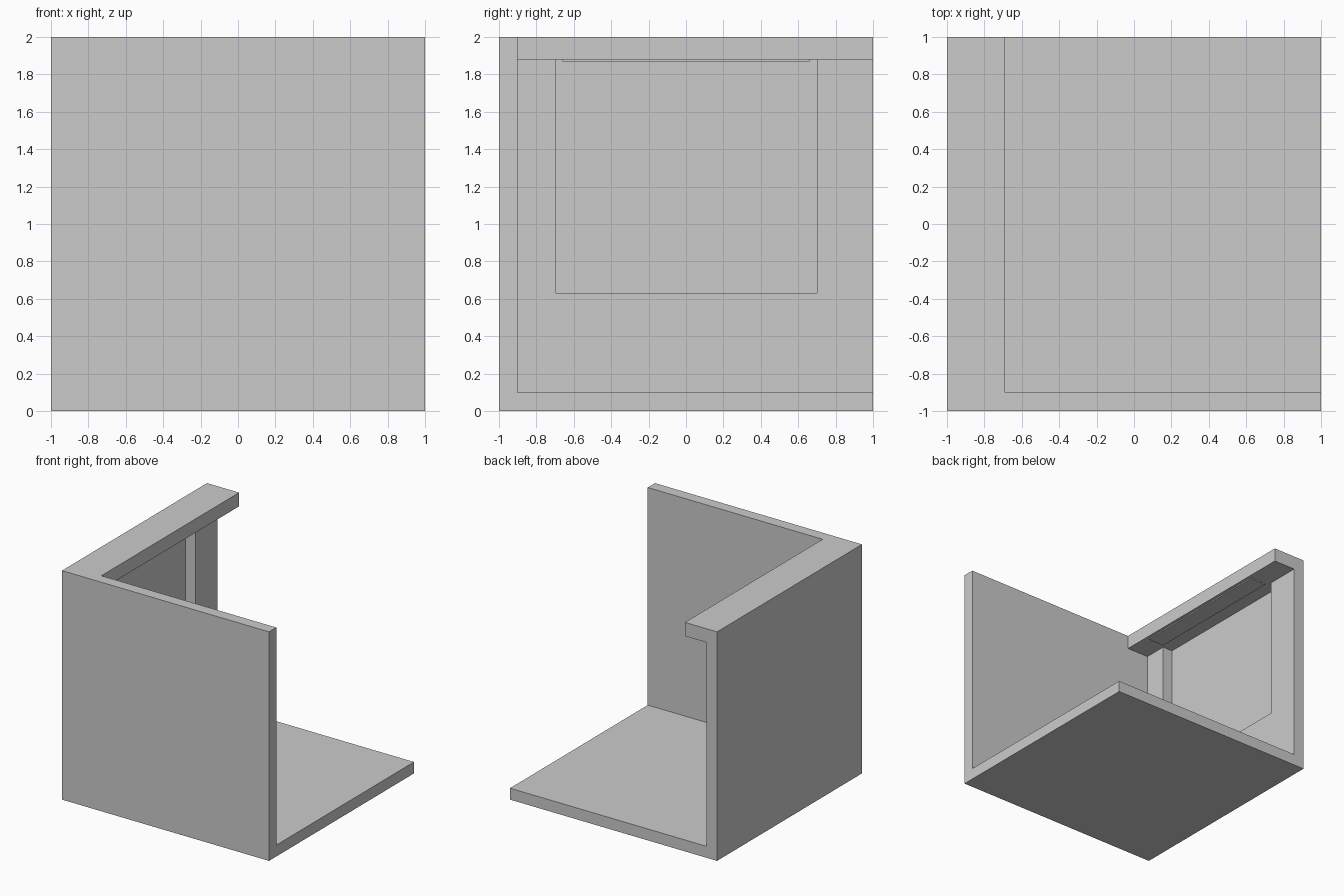
import bpy

if "Cube" in bpy.data.objects:
    bpy.data.objects.remove(bpy.data.objects["Cube"])


def box(name, lo, hi):
    """Axis-aligned box between two corners."""
    centre = [(a + b) / 2 for a, b in zip(lo, hi)]
    bpy.ops.mesh.primitive_cube_add(size=1, location=centre)
    ob = bpy.context.object
    ob.name = name
    ob.scale = [b - a for a, b in zip(lo, hi)]
    bpy.ops.object.transform_apply(location=True, rotation=False, scale=True)
    return ob


def carve(target, name, lo, hi):
    """Cut a box out of the target and discard the cutter."""
    cutter = box(name, lo, hi)
    cutter.hide_render = True
    mod = target.modifiers.new(name, 'BOOLEAN')
    mod.operation = 'DIFFERENCE'
    mod.solver = 'EXACT'
    mod.object = cutter
    bpy.context.view_layer.objects.active = target
    bpy.ops.object.modifier_apply(modifier=mod.name)
    bpy.data.objects.remove(cutter, do_unlink=True)


# Room shell: floor, front wall, left wall and overhanging ledge in one solid
shell = box("room_shell", (-1, -1, 0), (1, 1, 2))

# Open the room above the floor and beside the ledge
carve(shell, "open_room_cut", (-0.69, -0.9, 0.1), (1.2, 1.2, 2.2))

# Hollow below the ledge, back to the left wall
carve(shell, "under_ledge_cut", (-0.9, -0.9, 0.1), (1.2, 1.2, 1.88))

# Window recess in the left wall, leaving a thin pane
carve(shell, "window_recess_cut", (-0.996, -0.695, 0.63), (0.5, 0.7, 1.88))

# Slim light strip under the ledge
box("light_strip", (-0.87, -0.66, 1.87), (-0.715, 0.66, 1.885))
